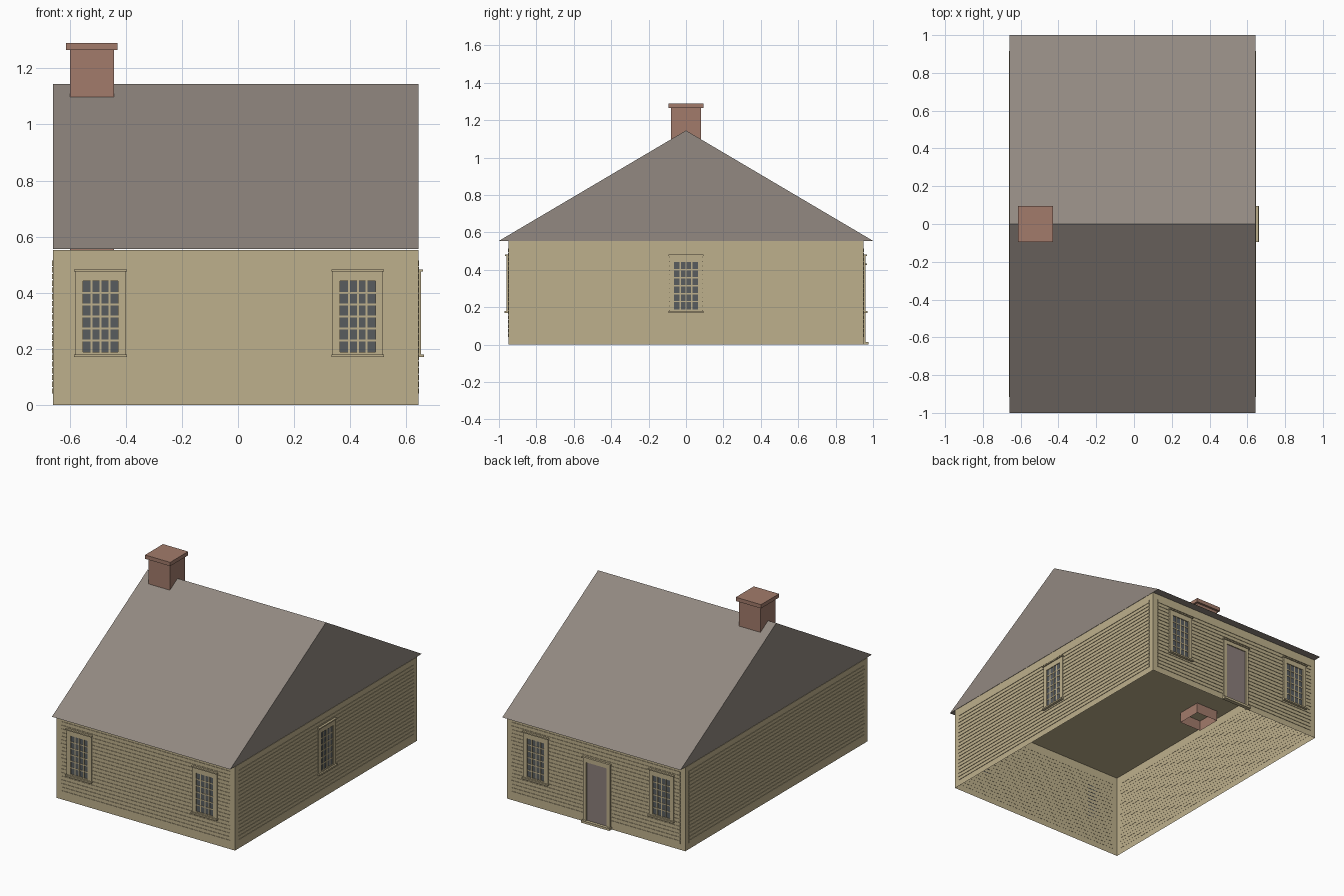
import bpy, bmesh
from math import pi
from mathutils import Matrix, Vector

if "Cube" in bpy.data.objects:
    bpy.data.objects.remove(bpy.data.objects["Cube"], do_unlink=True)


def material(name, rgb):
    color = [((c / 255 + 0.055) / 1.055) ** 2.4 for c in rgb] + [1]
    m = bpy.data.materials.new(name)
    m.use_nodes = True
    m.diffuse_color = color
    m.node_tree.nodes["Principled BSDF"].inputs["Base Color"].default_value = color
    return m


TAN = material("tan paint", (190, 176, 140))
GREY = material("grey roof", (146, 137, 129))
BRICK = material("brick red", (162, 123, 107))
GLASS = material("slate glass", (88, 92, 95))
DOOR = material("door grey", (140, 127, 123))

# Main dimensions
X0, X1, Y, EAVE, RIDGE = -0.66, 0.643, 0.95, 0.555, 1.145
CX, HALF = (X0 + X1) / 2, (X1 - X0) / 2


def finish(name, bm, mat, matrix=Matrix()):
    mesh = bpy.data.meshes.new(name)
    bm.to_mesh(mesh)
    bm.free()
    mesh.materials.append(mat)
    obj = bpy.data.objects.new(name, mesh)
    obj.matrix_world = matrix
    bpy.context.collection.objects.link(obj)
    return obj


def add_box(bm, x, y, z, open_bottom=False):
    """Box between (min, max) pairs on each axis."""
    spans = (x, y, z)
    size = [b - a for a, b in spans]
    mid = Vector([(a + b) / 2 for a, b in spans])
    new = bmesh.ops.create_cube(bm, size=1, matrix=Matrix.Translation(mid) @ Matrix.Diagonal((*size, 1)))
    if open_bottom:
        faces = {f for v in new["verts"] for f in v.link_faces if f.normal.z < -0.5}
        faces = faces or {min((f for v in new["verts"] for f in v.link_faces),
                              key=lambda f: f.calc_center_median().z)}
        bmesh.ops.delete(bm, geom=list(faces), context="FACES_ONLY")


def boxes(name, mat, specs, matrix=Matrix(), open_bottom=False):
    bm = bmesh.new()
    for spec in specs:
        add_box(bm, *spec, open_bottom=open_bottom)
    return finish(name, bm, mat, matrix)


# Walls with ceiling, open underneath
boxes("walls", TAN, [((X0, X1), (-Y, Y), (0, EAVE - 0.002))], open_bottom=True)

# Gabled roof prism
bm = bmesh.new()
ends = [[bm.verts.new((x, y, z)) for y, z in ((-1, EAVE), (1, EAVE), (0, RIDGE))] for x in (X0, X1)]
a, b = ends
bm.faces.new(a)
bm.faces.new(b)
for i in range(3):
    j = (i + 1) % 3
    bm.faces.new((a[i], a[j], b[j], b[i]))
bmesh.ops.recalc_face_normals(bm, faces=bm.faces)
finish("roof", bm, GREY)

# Chimney shaft and cap
boxes("chimney_shaft", BRICK, [((-0.6, -0.442), (-0.08, 0.08), (0.485, 1.266))], open_bottom=True)
boxes("chimney_cap", BRICK, [((-0.614, -0.43), (-0.094, 0.094), (1.265, 1.29))])


# Each wall has a local frame: x along the wall, -y outward
def wall_frame(x, y, angle):
    return Matrix.Translation((x, y, 0)) @ Matrix.Rotation(angle, 4, "Z")


FRAMES = {
    "front": (wall_frame(CX, -Y, 0), HALF),
    "left": (wall_frame(X1, 0, pi / 2), Y),
    "back": (wall_frame(CX, Y, pi), HALF),
    "right": (wall_frame(X0, 0, -pi / 2), Y),
}


# Lapped siding boards
def siding(side):
    matrix, half = FRAMES[side]
    w, rows = half - 0.035, 20
    pitch = 0.48 / rows
    boards = [((-w, w), (-0.003, 0.001), (0.04 + i * pitch, 0.04 + (i + 1) * pitch - 0.005))
              for i in range(rows)]
    boxes(side + "_siding", TAN, boards, matrix)


def window(name, side, u):
    m = FRAMES[side][0] @ Matrix.Translation((u, 0, 0))
    w, outer, low, high = 0.063, 0.09, 0.188, 0.442
    boxes(name + "_glass", GLASS, [((-w, w), (-0.0045, 0), (low, high))], m)
    # Casing, drip cap and sill
    casing = [((s * 0.0765 - 0.0135, s * 0.0765 + 0.0135), (-0.01, 0), (0.18, 0.475)) for s in (-1, 1)]
    casing += [((-w, w), (-0.01, 0), (high, 0.475)), ((-w, w), (-0.01, 0), (0.18, low)),
               ((-0.094, 0.094), (-0.017, 0), (0.475, 0.483)),
               ((-0.094, 0.094), (-0.02, 0), (0.17, 0.18))]
    boxes(name + "_casing", TAN, casing, m)
    # Glazing bars: four panes wide, six high
    bars = []
    for i in range(1, 4):
        x = -w + 2 * w * i / 4
        bars.append(((x - 0.0035, x + 0.0035), (-0.007, 0), (low, high)))
    for i in range(1, 6):
        z = low + (high - low) * i / 6
        bars.append(((-w, w), (-0.0065, 0), (z - 0.0035, z + 0.0035)))
    boxes(name + "_bars", TAN, bars, m)


def door(name, side, u):
    m = FRAMES[side][0] @ Matrix.Translation((u, 0, 0))
    boxes(name + "_panel", DOOR, [((-0.08, 0.08), (-0.005, 0), (0.015, 0.4))], m)
    frame = [((s * 0.087 - 0.012, s * 0.087 + 0.012), (-0.011, 0), (0.015, 0.425)) for s in (-1, 1)]
    frame += [((-0.075, 0.075), (-0.011, 0), (0.4, 0.425)),
              ((-0.104, 0.104), (-0.017, 0), (0.425, 0.433)),
              ((-0.104, 0.104), (-0.025, 0), (0, 0.015))]
    boxes(name + "_frame", TAN, frame, m)


for side in FRAMES:
    siding(side)

for side in ("front", "back"):
    for label, x in (("right", -0.482), ("left", 0.436)):
        window(f"{side}_{label}_window", side, x if side == "front" else -x)
window("left_window", "left", 0)
door("back_door", "back", 0.01)
